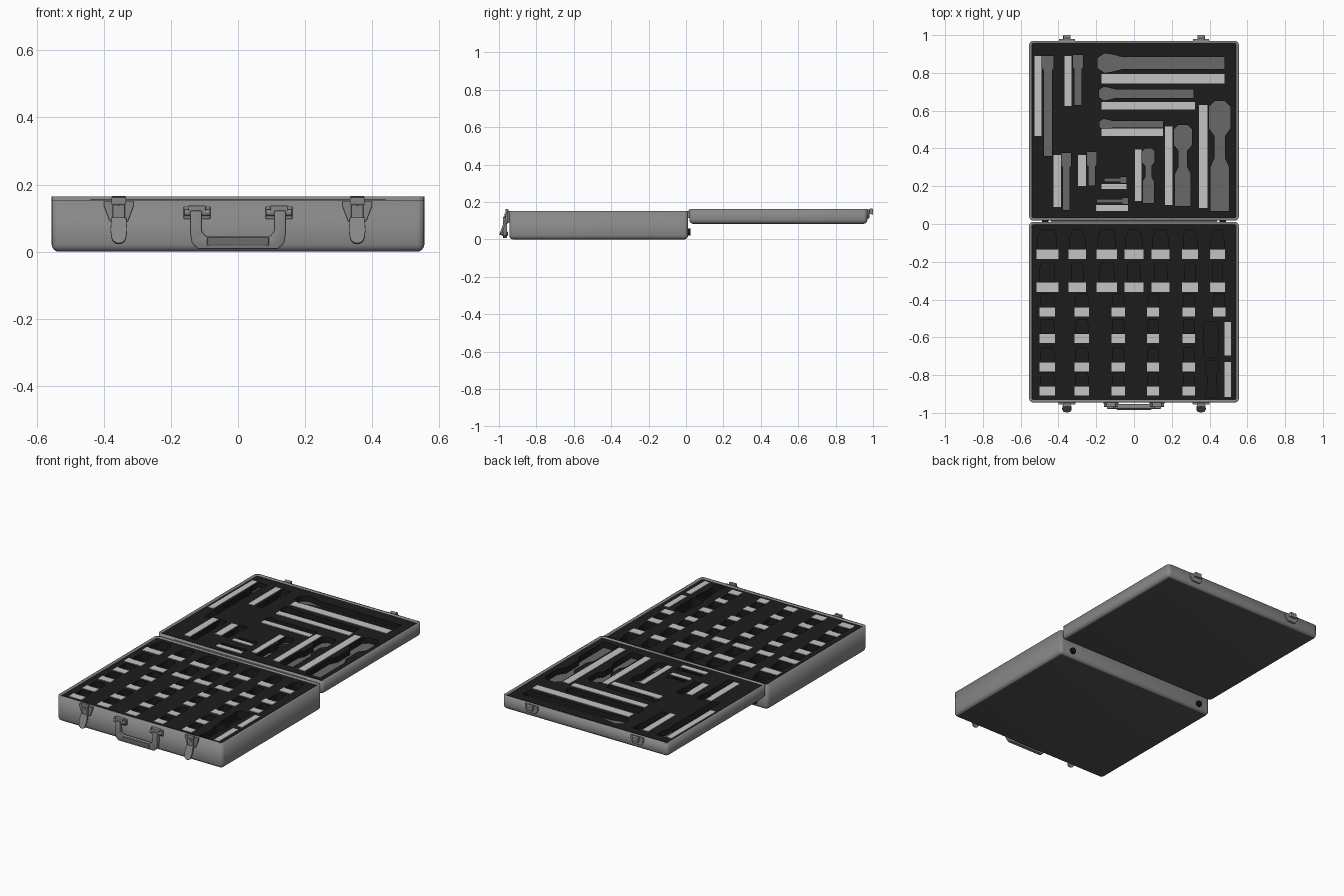
import bpy, bmesh, math
from mathutils import Matrix, Vector

if "Cube" in bpy.data.objects:
    bpy.data.objects.remove(bpy.data.objects["Cube"])


def material(name, v):
    m = bpy.data.materials.new(name)
    m.use_nodes = True
    m.diffuse_color = (v, v, v, 1)
    m.node_tree.nodes["Principled BSDF"].inputs["Base Color"].default_value = (v, v, v, 1)
    return m


METAL = material("grey metal", 0.245)
FOAM = material("black foam", 0.012)
LABEL = material("pale label", 0.55)
LINING = material("grey lining", 0.14)
PANEL = material("dark panel", 0.085)
RUBBER = material("black rubber", 0.008)
GRIP = material("dark grey grip", 0.15)


def add(name, bm, *mats):
    bmesh.ops.recalc_face_normals(bm, faces=bm.faces)
    me = bpy.data.meshes.new(name)
    bm.to_mesh(me)
    bm.free()
    ob = bpy.data.objects.new(name, me)
    bpy.context.collection.objects.link(ob)
    for m in mats:
        me.materials.append(m)
    return ob


def smooth(ob):
    bpy.ops.object.select_all(action='DESELECT')
    ob.select_set(True)
    bpy.context.view_layer.objects.active = ob
    bpy.ops.object.shade_smooth_by_angle(angle=math.radians(35))


def box_in(bm, lo, hi):
    lo, hi = Vector(lo), Vector(hi)
    mat = Matrix.Translation((lo + hi) / 2) @ Matrix.Diagonal((*(hi - lo), 1))
    bmesh.ops.create_cube(bm, size=1, matrix=mat)


def box(name, lo, hi, mat, bevel=0):
    bm = bmesh.new()
    box_in(bm, lo, hi)
    if bevel:
        bmesh.ops.bevel(bm, geom=bm.edges[:], offset=bevel, segments=2, affect='EDGES', profile=0.5)
    return add(name, bm, mat)


def prism(name, pts, a, b, axis, mat, bevel):
    """Extrude a closed profile from a to b along x or y."""
    place = (lambda u, v: (a, u, v)) if axis == 'x' else (lambda u, v: (u, a, v))
    bm = bmesh.new()
    face = bm.faces.new([bm.verts.new(place(u, v)) for u, v in pts])
    new = bmesh.ops.extrude_face_region(bm, geom=[face])["geom"]
    step = (b - a, 0, 0) if axis == 'x' else (0, b - a, 0)
    bmesh.ops.translate(bm, vec=step, verts=[g for g in new if isinstance(g, bmesh.types.BMVert)])
    bmesh.ops.bevel(bm, geom=bm.edges[:], offset=bevel, segments=2, affect='EDGES', profile=0.5)
    return add(name, bm, mat)


def cylinder(name, centre, radius, length, axis, mat):
    bm = bmesh.new()
    rot = Matrix.Rotation(math.pi / 2, 4, 'Y' if axis == 'x' else 'X')
    bmesh.ops.create_cone(bm, cap_ends=True, segments=16, radius1=radius, radius2=radius,
                          depth=length, matrix=Matrix.Translation(centre) @ rot)
    smooth(add(name, bm, mat))


# Open tray with rounded lower edges and a dark underside
def shell(name, y0, y1, z0, z1):
    bm = bmesh.new()
    box_in(bm, (-HALF, y0, z0), (HALF, y1, z1))
    low = [e for e in bm.edges if min(v.co.z for v in e.verts) < z0 + 0.001]
    bmesh.ops.bevel(bm, geom=low, offset=0.022, segments=4, affect='EDGES', profile=0.5)
    bm.normal_update()
    bmesh.ops.delete(bm, geom=[f for f in bm.faces if f.normal.z > 0.9], context='FACES')
    for f in bm.faces:
        f.material_index = int(f.normal.z < -0.95)
    ob = add(name, bm, METAL, PANEL)
    mod = ob.modifiers.new("wall", 'SOLIDIFY')
    mod.thickness = WALL
    mod.offset = -1
    smooth(ob)


# Foam sheet with pocket outlines cut right through
def foam(name, y0, y1, z0, z1, pockets):
    cu = bpy.data.curves.new(name, 'CURVE')
    cu.dimensions = '2D'
    cu.fill_mode = 'BOTH'
    cu.extrude = (z1 - z0) / 2
    x = HALF - WALL + 0.001
    for pts in [[(-x, y0), (x, y0), (x, y1), (-x, y1)]] + pockets:
        sp = cu.splines.new('POLY')
        sp.points.add(len(pts) - 1)
        for p, (u, v) in zip(sp.points, pts):
            p.co = (u, v, 0, 1)
        sp.use_cyclic_u = True
    tmp = bpy.data.objects.new(name + "_outline", cu)
    bpy.context.collection.objects.link(tmp)
    dg = bpy.context.evaluated_depsgraph_get()
    me = bpy.data.meshes.new_from_object(tmp.evaluated_get(dg))
    bpy.data.objects.remove(tmp)
    me.materials.clear()
    me.materials.append(FOAM)
    ob = bpy.data.objects.new(name, me)
    ob.location.z = (z0 + z1) / 2
    bpy.context.collection.objects.link(ob)


def outline(axis, c, prof):
    """Symmetric pocket outline from (position, half width) pairs."""
    pts = [(t, c + w) for t, w in prof] + [(t, c - w) for t, w in reversed(prof)]
    if axis == 'y':
        pts = [(v, u) for u, v in pts]
    return [(x + DX, y + DY) for x, y in pts]


def labels(name, rects, z):
    bm = bmesh.new()
    for x0, x1, y0, y1 in rects:
        box_in(bm, (x0 + DX, y0 + DY, z - 0.002), (x1 + DX, y1 + DY, z + 0.003))
    add(name, bm, LABEL)


DX, DY = 0.004, -0.005  # layout origin of the foam inserts
HALF, WALL = 0.555, 0.014
B0, B1, L0, L1 = -0.945, 0.011, 0.018, 0.97
shell("base_shell", B0, B1, 0, 0.153)
shell("lid_shell", L0, L1, 0.083, 0.164)

# Lid pockets: bars, ratchets and drivers
pockets = []
for cx, top, end, w in ((-.46, .895, .365, .03), (-.3, .9, .635, .026),
                        (-.362, .38, .08, .025), (-.228, .385, .21, .025)):
    pockets.append(outline('y', cx, [(top, w), (top - .065, w), (top - .075, w * .7), (end, w * .7)]))
for cy, x0, x1, w in ((.857, -.197, .475, .052), (.695, -.19, .31, .036), (.533, -.187, .15, .028)):
    pockets.append(outline('x', cy, [(x0, w * .5), (x0 + w * .7, w), (x0 + w * 1.4, w * .9),
                                     (x0 + w * 2.5, w * .62), (x1, w * .62)]))
for cy, x0, x1 in ((.238, -.16, -.045), (.127, -.2, -.035)):
    pockets.append(outline('x', cy, [(x0, .008), (x1 - .03, .008), (x1 - .03, .016), (x1, .016)]))
for cx, top, end, w in ((.072, .405, .115, .033), (.255, .53, .10, .047), (.45, .655, .075, .056)):
    h = top - end
    pockets.append(outline('y', cx, [(top, w * .5), (top - w * .5, w), (top - h * .25, w),
                                     (top - h * .32, w * .48), (top - h * .52, w * .48),
                                     (top - h * .6, w * .88), (end, w * .88)]))
foam("lid_foam", L0 + .013, L1 - .013, 0.122, 0.157, pockets)
box("lid_lining", (-.542, L0 + .013, 0.11), (.542, L1 - .013, 0.123), LINING)
labels("lid_labels", [
    (-.53, -.495, .47, .895), (-.373, -.335, .63, .895), (-.177, .474, .75, .8),
    (-.177, .32, .61, .65), (-.177, .15, .47, .51), (-.43, -.39, .095, .37),
    (-.3, -.257, .205, .37), (-.177, -.045, .19, .217), (-.205, -.035, .075, .106),
    (0, .035, .127, .4), (.16, .2, .105, .52), (.34, .385, .09, .635)], 0.157)

# Base pockets: rows of sockets, each with a label in front
big = ((-.463, .058), (-.304, .047), (-.148, .055), (-.005, .05), (.137, .048), (.293, .042), (.438, .039))
small = ((-.463, .042), (-.28, .039), (-.088, .036), (.097, .032), (.286, .034), (.447, .033))
pockets, tags = [], []
for row, y in enumerate((-.155, -.33, -.462, -.602, -.752, -.88)):
    large = row < 2
    cols = big if large else small if row == 2 else small[:5]
    length = .1 if large else .07
    for cx, w in cols:
        tags.append((cx - w, cx + w, y - .024, y + .024))
        near, far = y + .027, y + .03 + length
        wide = w * (.68 if row == 1 else .85)
        tip = wide * (.65 if row == 0 else .85)
        pockets.append(outline('y', cx, [(near, wide), (near + length * .6, wide), (far, tip)]))
pockets.append(outline('y', .403, [(-.51, .03), (-.53, .038), (-.68, .038), (-.70, .034)]))
pockets.append(outline('y', .408, [(-.72, .034), (-.77, .034), (-.80, .022), (-.84, .022), (-.91, .034)]))
tags += [(.475, .51, -.69, -.515), (.475, .51, -.91, -.725)]
foam("base_foam", B0 + .013, B1 - .013, 0.095, 0.146, pockets)
box("base_foam_floor", (-.542, B0 + .013, 0.08), (.542, B1 - .013, 0.096), FOAM)
labels("base_labels", tags, 0.146)

# Latches, catches, hinges and feet on both sides
tongue = [(.022 * math.cos(a), -.06 + .022 * math.sin(a))
          for a in (math.pi * (1 + i / 8) for i in range(9))]
for side, s in (("left", 1), ("right", -1)):
    x = .355 * s
    prism(f"{side}_latch_plate", [(x - .044, .151), (x + .044, .151), (x + .044, .135), (x + .027, .09),
                                  (x - .027, .09), (x - .044, .135)], B0 - .01, B0 + .002, 'y', METAL, .002)
    lever = prism(f"{side}_latch_lever", [(-.025, -.04), *tongue, (.025, -.04), (.022, 0), (-.022, 0)],
                  -.008, .004, 'y', METAL, .002)
    lever.location = (x, -.963, .1)
    lever.rotation_euler.x = -.34
    box(f"{side}_latch_arm", (x - .018, -.966, .085), (x + .018, -.95, .14), METAL, .003)
    cylinder(f"{side}_latch_pin", (x, -.966, .13), .008, .008, 'y', METAL)
    box(f"{side}_latch_loop", (x - .022, -.966, .14), (x + .022, -.95, .163), METAL, .003)
    prism(f"{side}_catch_plate", [(x - .043, .16), (x + .043, .16), (x + .043, .135), (x + .027, .112),
                                  (x - .027, .112), (x - .043, .135)], L1 - .002, L1 + .01, 'y', METAL, .002)
    prism(f"{side}_catch_hook", [(.975, .16), (.99, .167), (1, .162), (1, .134), (.992, .134), (.975, .142)],
          x - .02, x + .02, 'x', METAL, .002)
    box(f"{side}_hinge_plate", (x - .045, B1 - .002, .115), (x + .045, L0 + .002, .151), METAL)
    cylinder(f"{side}_foot", (.47 * s, B1 + .006, .04), .018, .016, 'y', RUBBER)

cylinder("hinge_barrel", (0, .0145, .148), .007, .88, 'x', METAL)

# Carrying handle with two brackets and a grip
for side, s in (("left", 1), ("right", -1)):
    x = .122 * s
    box(f"{side}_handle_bracket", (x - .04, B0 - .009, .097), (x + .04, B0 + .002, .135), METAL, .003)
    box(f"{side}_handle_mount", (x - .026, B0 - .024, .108), (x + .026, B0, .138), METAL, .004)
    cylinder(f"{side}_handle_pivot", (x, B0 - .015, .116), .01, .076, 'x', METAL)
half = [(.107, .122), (.107, .06), (.095, .046)]
outer = [(.118, .008), (.138, .025), (.143, .06), (.143, .122)]
profile = [(-u, v) for u, v in half] + half[::-1] + outer[::-1] + [(-u, v) for u, v in outer]
smooth(prism("handle", profile, B0 - .034, B0 - .012, 'y', METAL, .004))
box("handle_grip", (-.092, B0 - .04, .018), (.092, B0 - .008, .044), GRIP, .004)
